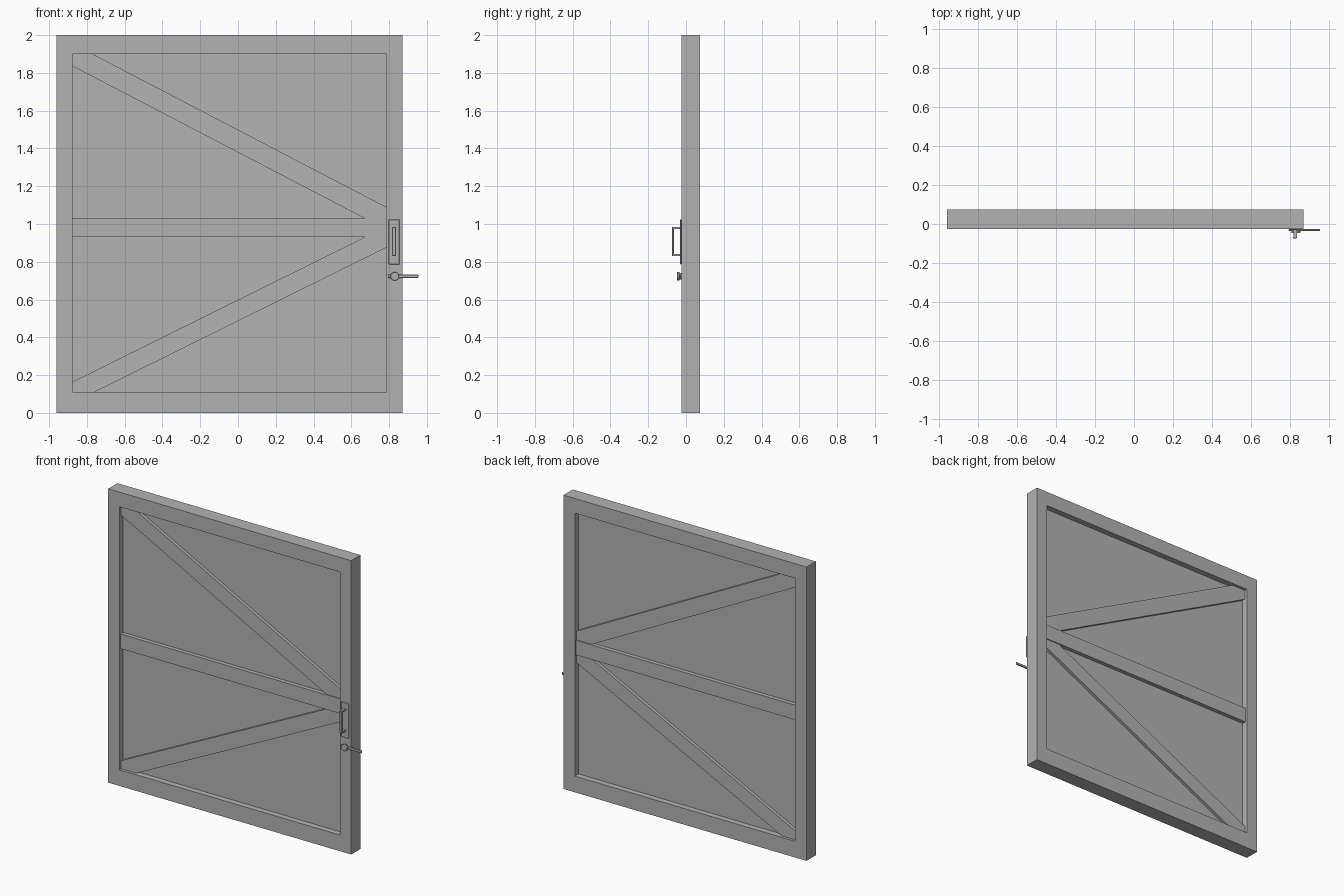
import bpy, bmesh, math
from mathutils import Matrix

cube = bpy.data.objects.get("Cube")
if cube:
    bpy.data.objects.remove(cube, do_unlink=True)

grey = bpy.data.materials.new("plain grey")
grey.use_nodes = True
colour = (0.45, 0.45, 0.45, 1)
grey.diffuse_color = colour
grey.node_tree.nodes["Principled BSDF"].inputs["Base Color"].default_value = colour


def finish(name, bm):
    bmesh.ops.recalc_face_normals(bm, faces=bm.faces)
    mesh = bpy.data.meshes.new(name)
    bm.to_mesh(mesh)
    bm.free()
    mesh.materials.append(grey)
    obj = bpy.data.objects.new(name, mesh)
    bpy.context.collection.objects.link(obj)
    return obj


def prism(name, outline, y0, y1):
    """Extrude an (x, z) outline from y0 to y1."""
    bm = bmesh.new()
    face = bm.faces.new([bm.verts.new((x, y0, z)) for x, z in outline])
    new = bmesh.ops.extrude_face_region(bm, geom=[face])["geom"]
    verts = [v for v in new if isinstance(v, bmesh.types.BMVert)]
    bmesh.ops.translate(bm, verts=verts, vec=(0, y1 - y0, 0))
    return finish(name, bm)


def rect(x0, x1, z0, z1):
    return [(x0, z0), (x1, z0), (x1, z1), (x0, z1)]


def bevel(obj, width, segments=1):
    mod = obj.modifiers.new("Bevel", "BEVEL")
    mod.width, mod.segments = width, segments


def cylinder(name, radius, x, z, y0, y1):
    bm = bmesh.new()
    place = Matrix.Translation((x, (y0 + y1) / 2, z)) @ Matrix.Rotation(math.pi / 2, 4, "X")
    bmesh.ops.create_cone(bm, cap_ends=True, segments=24, radius1=radius,
                          radius2=radius, depth=abs(y1 - y0), matrix=place)
    obj = finish(name, bm)
    bpy.ops.object.select_all(action="DESELECT")
    obj.select_set(True)
    bpy.context.view_layer.objects.active = obj
    bpy.ops.object.shade_smooth_by_angle()
    return obj


# Outer frame: one solid ring around the opening
outer = rect(-0.96, 0.87, 0, 2)
left, right, low, high = -0.875, 0.785, 0.11, 1.9
inner = rect(left, right, low, high)
bm = bmesh.new()
rings = [[bm.verts.new((x, y, z)) for x, z in loop]
         for y, loop in ((-0.025, outer), (0.075, outer), (0.075, inner), (-0.025, inner))]
for a, b in zip(rings, rings[1:] + rings[:1]):
    for i in range(4):
        j = (i + 1) % 4
        bm.faces.new((a[i], a[j], b[j], b[i]))
finish("frame", bm)

# Thin sheet in the middle of the frame
prism("panel", inner, 0.015, 0.035)

# Middle rail and the two braces, showing on both sides
prism("middle_rail", rect(left, right, 0.93, 1.03), -0.013, 0.063)
prism("upper_brace", [(left, high), (-0.77, high), (right, 1.09), (right, 1.03),
                      (0.67, 1.03), (left, 1.835)], -0.006, 0.056)
prism("lower_brace", [(left, low), (-0.76, low), (right, 0.875), (right, 0.93),
                      (0.67, 0.93), (left, 0.165)], -0.006, 0.056)

# Pull handle on its back plate
bevel(prism("handle_plate", rect(0.797, 0.855, 0.785, 1.025), -0.031, -0.025), 0.004)
bevel(prism("handle_grip", rect(0.816, 0.836, 0.83, 0.985), -0.075, -0.064), 0.003)
for name, z in (("handle_lower_post", 0.83), ("handle_upper_post", 0.974)):
    prism(name, rect(0.817, 0.835, z, z + 0.011), -0.07, -0.028)

# Latch lever with its pivot knob
bevel(prism("latch_lever", rect(0.793, 0.955, 0.715, 0.732), -0.035, -0.026), 0.002)
cylinder("latch_pivot", 0.017, 0.83, 0.723, -0.036, -0.025)
bevel(cylinder("latch_knob", 0.023, 0.83, 0.723, -0.047, -0.034), 0.003, 2)
